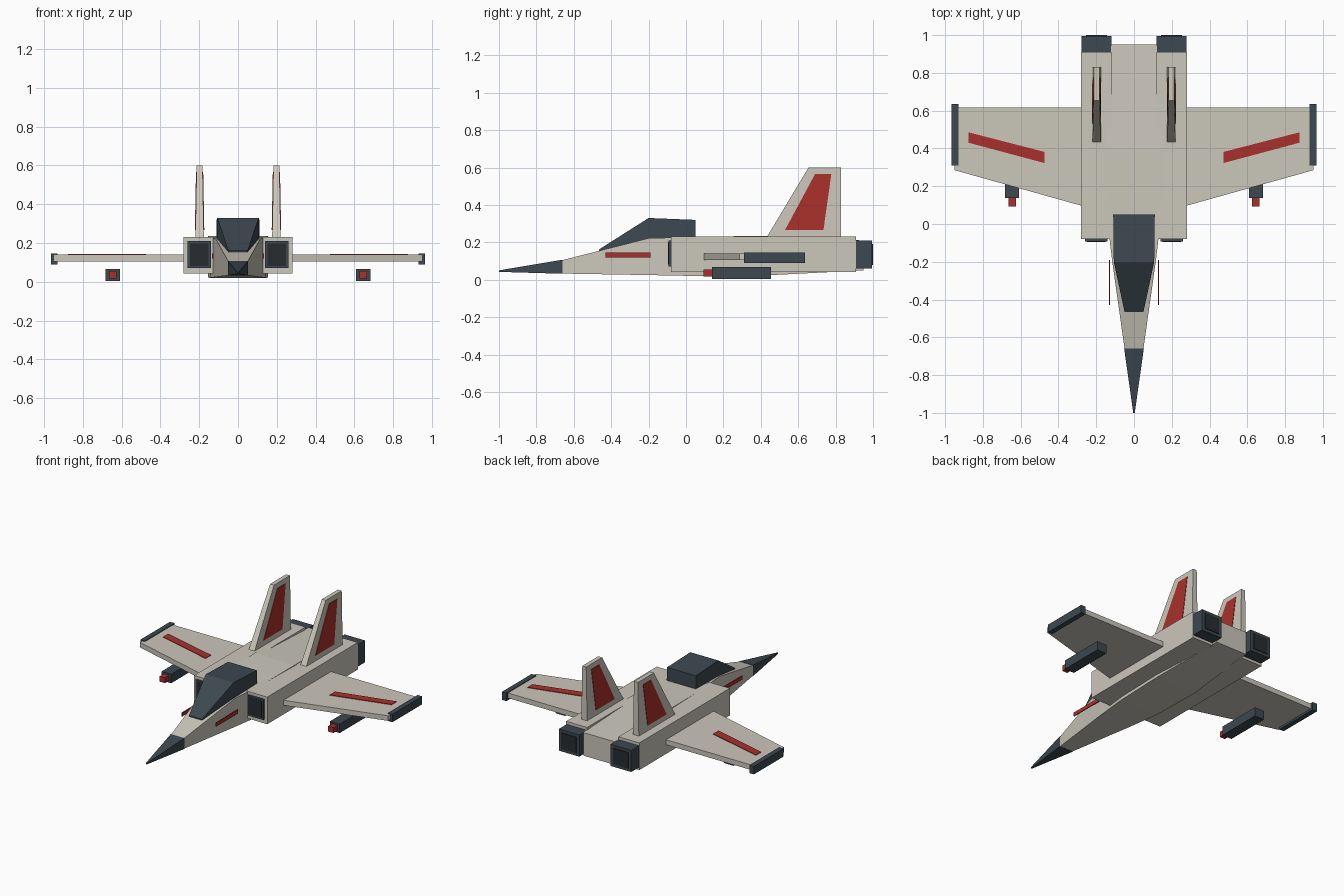
import bpy, bmesh

if "Cube" in bpy.data.objects:
    bpy.data.objects.remove(bpy.data.objects["Cube"])

def mat(name, col):
    m = bpy.data.materials.new(name)
    m.diffuse_color = (*col, 1)
    m.use_nodes = True
    m.node_tree.nodes["Principled BSDF"].inputs["Base Color"].default_value = m.diffuse_color
    return m

HULL = mat("hull_grey", (0.60, 0.57, 0.50))
DARK = mat("dark_slate", (0.045, 0.065, 0.08))
BLACK = mat("black", (0.02, 0.025, 0.03))
RED = mat("red", (0.40, 0.03, 0.025))

def loft(name, rings, material):
    """Skin a solid through rings that share a point count."""
    bm = bmesh.new()
    loops = [[bm.verts.new(p) for p in r] for r in rings]
    n = len(loops[0])
    for a, b in zip(loops, loops[1:]):
        for i in range(n):
            j = (i + 1) % n
            bm.faces.new((a[i], a[j], b[j], b[i]))
    bm.faces.new(loops[0][::-1])
    bm.faces.new(loops[-1])
    bmesh.ops.recalc_face_normals(bm, faces=bm.faces)
    me = bpy.data.meshes.new(name)
    bm.to_mesh(me)
    bm.free()
    me.materials.append(material)
    ob = bpy.data.objects.new(name, me)
    bpy.context.collection.objects.link(ob)
    return ob

def sections(name, secs, material):
    """Centred hull from (y, half width, z low, z high) sections."""
    return loft(name, [[(-w, y, a), (w, y, a), (w, y, b), (-w, y, b)]
                       for y, w, a, b in secs], material)

def pair(name, rings, material):
    """Build a part on both sides of the aircraft."""
    for side, s in (("right", 1), ("left", -1)):
        loft(f"{name}_{side}", [[(s * x, y, z) for x, y, z in r] for r in rings], material)

def box_pair(name, x, y, z, material):
    pair(name, [[(x[0], v, z[0]), (x[1], v, z[0]), (x[1], v, z[1]), (x[0], v, z[1])]
                for v in y], material)

def plan_pair(name, outline, z0, z1, material):
    pair(name, [[(x, y, z) for x, y in outline] for z in (z0, z1)], material)

def fin_pair(name, outline, extra, material):
    """Side outline, tapering in thickness towards the top."""
    def half(z):
        return 0.022 - 0.007 * (z - 0.23) / 0.37 + extra
    pair(name, [[(0.198 + s * half(z), y, z) for y, z in outline] for s in (-1, 1)], material)

# Fuselage, nose and canopy
sections("fuselage", [(-0.66, 0.05, 0.033, 0.105), (-0.2, 0.115, 0.025, 0.222),
                      (0.05, 0.145, 0.02, 0.229), (0.4, 0.155, 0.022, 0.235),
                      (0.95, 0.12, 0.05, 0.21)], HULL)
sections("nose_cone", [(-1.0, 0.004, 0.042, 0.05), (-0.66, 0.052, 0.032, 0.107)], DARK)
sections("canopy", [(-0.465, 0.05, 0.15, 0.162), (-0.2, 0.107, 0.215, 0.33),
                    (0.05, 0.11, 0.22, 0.32)], DARK)
box_pair("nose_stripe", (0.127, 0.133), (-0.43, -0.19), (0.119, 0.145), RED)

# Engines with intakes and nozzles
box_pair("engine", (0.12, 0.28), (-0.08, 0.91), (0.042, 0.23), HULL)
box_pair("intake", (0.14, 0.26), (-0.093, -0.07), (0.07, 0.21), DARK)
box_pair("intake_core", (0.152, 0.248), (-0.095, -0.09), (0.082, 0.198), BLACK)
box_pair("nozzle", (0.12, 0.277), (0.9, 0.995), (0.06, 0.21), DARK)
box_pair("nozzle_core", (0.142, 0.255), (0.98, 1.0), (0.08, 0.19), BLACK)

# Wings, stripes and tip rails
plan_pair("wing", [(0.2, 0.075), (0.95, 0.285), (0.95, 0.618), (0.2, 0.618)], 0.105, 0.14, HULL)
plan_pair("wing_stripe", [(0.475, 0.323), (0.875, 0.43), (0.875, 0.485), (0.475, 0.382)],
          0.135, 0.144, RED)
box_pair("tip_rail", (0.93, 0.965), (0.31, 0.635), (0.09, 0.145), DARK)

# Underwing pods
box_pair("pod", (0.608, 0.682), (0.138, 0.455), (0.005, 0.067), DARK)
box_pair("pod_tip", (0.625, 0.665), (0.093, 0.15), (0.018, 0.055), RED)

# Twin tail fins with red panels on both faces
fin_pair("tail_fin", [(0.43, 0.225), (0.83, 0.225), (0.83, 0.6), (0.655, 0.6)], 0, HULL)
fin_pair("fin_panel", [(0.53, 0.267), (0.735, 0.267), (0.777, 0.565), (0.69, 0.565)], 0.003, RED)
